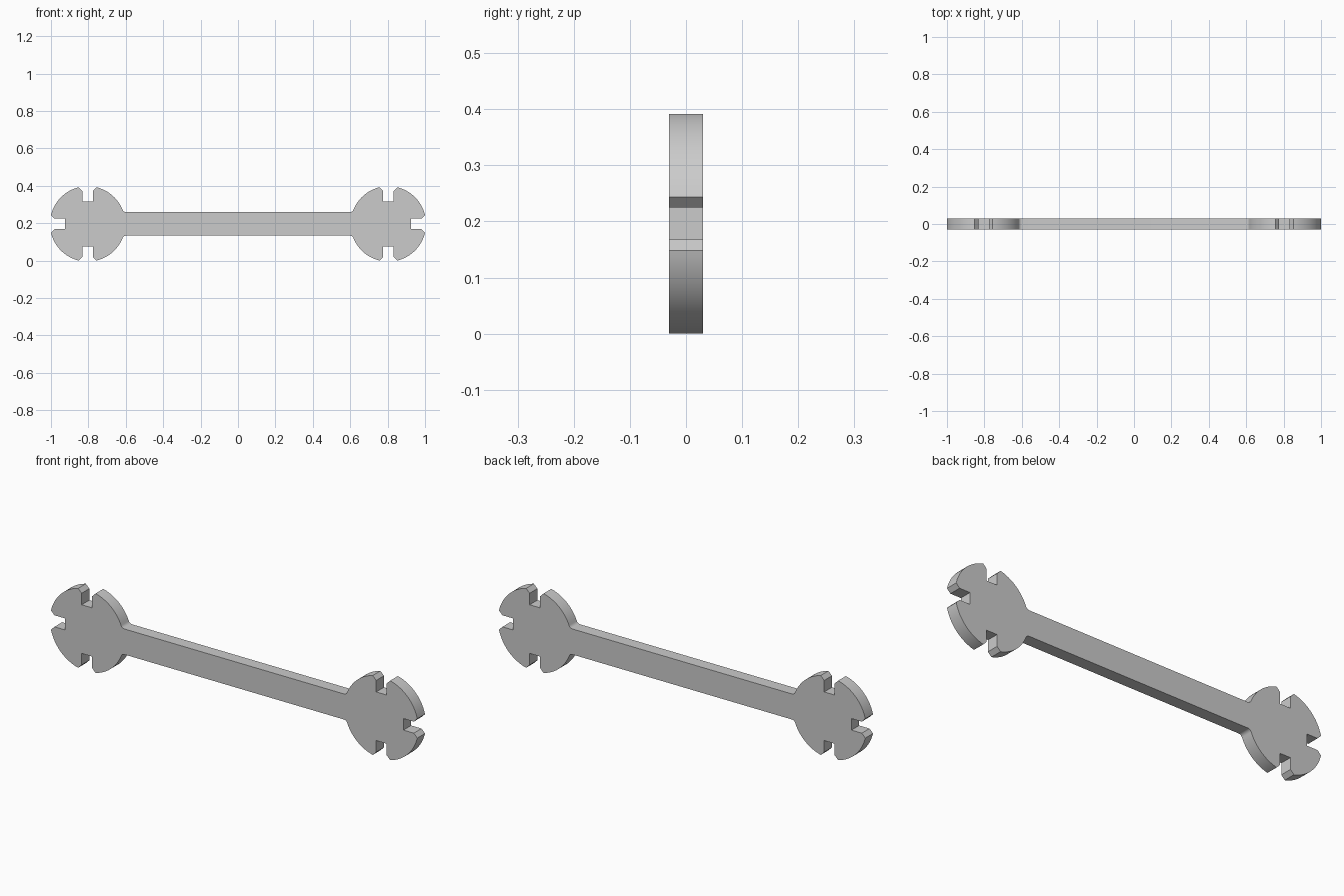
import bpy, bmesh
from math import sin, cos, sqrt, asin, atan2, pi

cube = bpy.data.objects.get("Cube")
if cube:
    bpy.data.objects.remove(cube, do_unlink=True)

HEAD_X, HEAD_R = 0.804, 0.2015      # round head centre and radius
MID_Z = 0.196                       # height of the handle axis
HALF_T = 0.03                       # half thickness
HANDLE_H = 0.063                    # half height of the handle
FILLET = 0.02                       # neck fillet radius
SLOT, LIP, FLOOR = 0.0285, 0.0475, 0.12   # slot half width, chamfer half width, floor
LIP_R = sqrt(HEAD_R ** 2 - LIP ** 2)
CHAMFER_R = LIP_R - 0.019


def arc(cx, cz, r, a0, a1, n):
    return [(cx + r * cos(a0 + (a1 - a0) * i / n),
             cz + r * sin(a0 + (a1 - a0) * i / n)) for i in range(n + 1)]


# Upper right quarter of the outline, from the handle to the outer slot
fz = HANDLE_H + FILLET
fx = HEAD_X - sqrt((HEAD_R + FILLET) ** 2 - fz ** 2)
neck = atan2(fz, fx - HEAD_X)
lip = asin(LIP / HEAD_R)
quarter = arc(fx, fz, FILLET, -pi / 2, neck - pi, 8)
quarter += arc(HEAD_X, 0, HEAD_R, neck, pi / 2 + lip, 20)[1:]
quarter += [(HEAD_X - SLOT, CHAMFER_R), (HEAD_X - SLOT, FLOOR),
            (HEAD_X + SLOT, FLOOR), (HEAD_X + SLOT, CHAMFER_R)]
quarter += arc(HEAD_X, 0, HEAD_R, pi / 2 - lip, lip, 24)
quarter += [(HEAD_X + CHAMFER_R, SLOT), (HEAD_X + FLOOR, SLOT)]

# Mirror to the lower half, then to the other end
right = quarter + [(x, -z) for x, z in reversed(quarter)]
outline = right + [(-x, z) for x, z in reversed(right)]

# Extrude the outline to a flat plate
bm = bmesh.new()
face = bm.faces.new([bm.verts.new((x, -HALF_T, MID_Z + z)) for x, z in outline])
ext = bmesh.ops.extrude_face_region(bm, geom=[face], use_keep_orig=True)
moved = [g for g in ext["geom"] if isinstance(g, bmesh.types.BMVert)]
bmesh.ops.translate(bm, verts=moved, vec=(0, 2 * HALF_T, 0))
bmesh.ops.recalc_face_normals(bm, faces=bm.faces)
mesh = bpy.data.meshes.new("double_ended_wrench")
bm.to_mesh(mesh)
bm.free()
wrench = bpy.data.objects.new("double_ended_wrench", mesh)
bpy.context.collection.objects.link(wrench)

# Plain grey metal
grey = bpy.data.materials.new("light_grey")
grey.use_nodes = True
colour = (0.6, 0.6, 0.6, 1)
grey.diffuse_color = colour
for node in grey.node_tree.nodes:
    if node.type == "BSDF_PRINCIPLED":
        node.inputs["Base Color"].default_value = colour
mesh.materials.append(grey)

# Smooth curves, crisp edges
bpy.ops.object.select_all(action="DESELECT")
wrench.select_set(True)
bpy.context.view_layer.objects.active = wrench
bpy.ops.object.shade_smooth_by_angle(angle=pi / 6)
